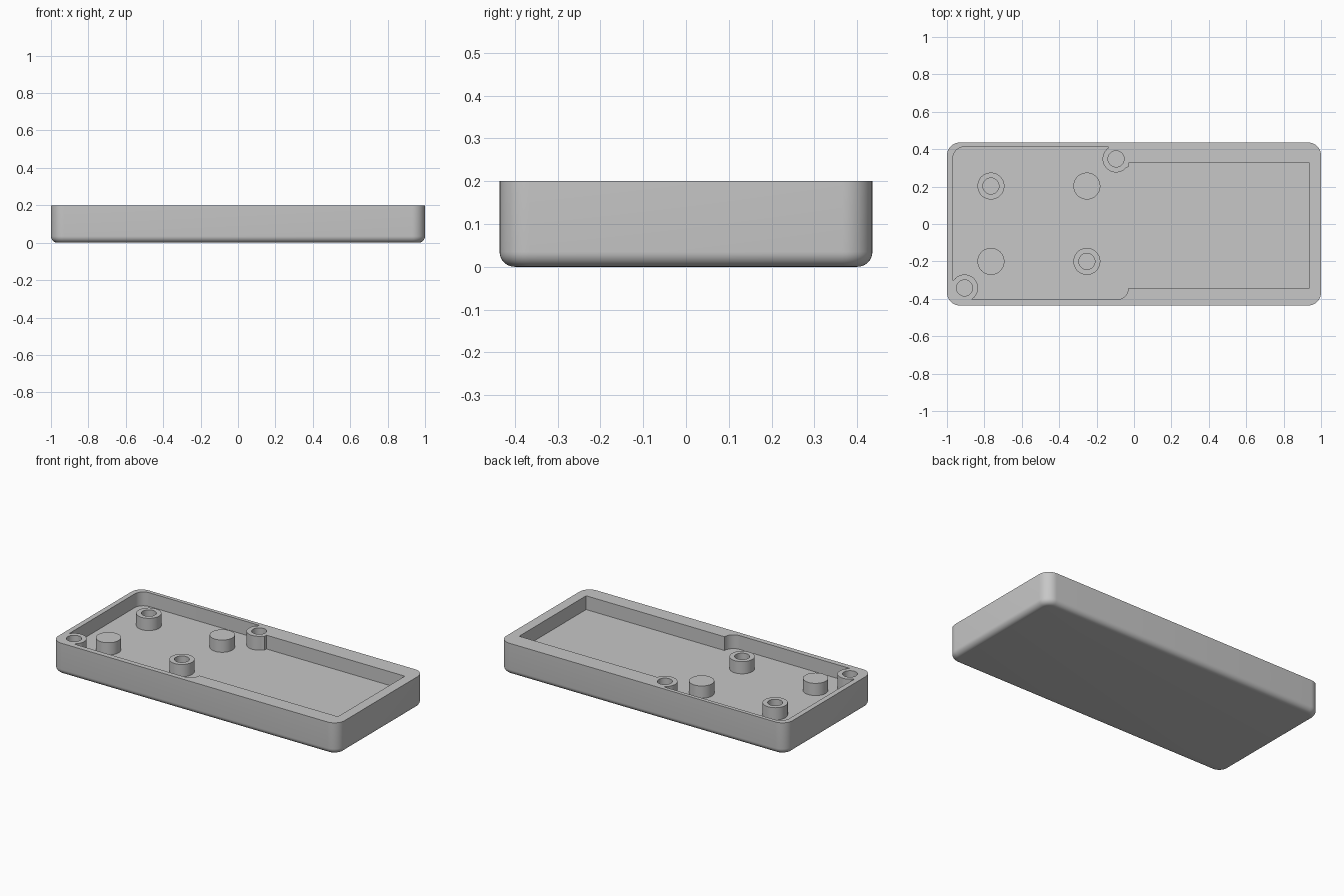
import bpy, bmesh
from math import sin, cos, radians, atan2, pi
from mathutils import Vector

if "Cube" in bpy.data.objects:
    bpy.data.objects.remove(bpy.data.objects["Cube"], do_unlink=True)

HEIGHT, FLOOR, POST_TOP = 0.2, 0.113, 0.19
POST_R, HOLE_R = 0.072, 0.043
BOSSES = {"back": (-0.096, 0.348), "corner": (-0.906, -0.342)}

grey = bpy.data.materials.new("plain grey")
grey.use_nodes = True
colour = (0.57, 0.57, 0.57, 1)
grey.diffuse_color = colour
grey.node_tree.nodes["Principled BSDF"].inputs["Base Color"].default_value = colour


def finish(name, bm):
    bmesh.ops.recalc_face_normals(bm, faces=bm.faces)
    mesh = bpy.data.meshes.new(name)
    bm.to_mesh(mesh)
    bm.free()
    mesh.materials.append(grey)
    obj = bpy.data.objects.new(name, mesh)
    bpy.context.collection.objects.link(obj)
    return obj


def activate(obj):
    bpy.ops.object.select_all(action="DESELECT")
    obj.select_set(True)
    bpy.context.view_layer.objects.active = obj


def smooth(obj):
    activate(obj)
    bpy.ops.object.shade_smooth_by_angle(angle=radians(35))


def prism(name, points, bottom, top):
    bm = bmesh.new()
    face = bm.faces.new([bm.verts.new((x, y, bottom)) for x, y in points])
    grown = bmesh.ops.extrude_face_region(bm, geom=[face])["geom"]
    verts = [v for v in grown if isinstance(v, bmesh.types.BMVert)]
    bmesh.ops.translate(bm, verts=verts, vec=(0, 0, top - bottom))
    return finish(name, bm)


def arc(centre, radius, start, end, steps=16):
    angles = [radians(start + (end - start) * i / steps) for i in range(steps + 1)]
    return [(centre[0] + radius * cos(a), centre[1] + radius * sin(a)) for a in angles]


def circle(centre, radius):
    return arc(centre, radius, 0, 360, 48)[:-1]


def cut(obj, cutter):
    cutter.hide_render = True
    mod = obj.modifiers.new("cut", "BOOLEAN")
    mod.operation, mod.solver, mod.object = "DIFFERENCE", "EXACT", cutter
    activate(obj)
    bpy.ops.object.modifier_apply(modifier=mod.name)
    bpy.data.objects.remove(cutter, do_unlink=True)


# Outer tray: rounded upright corners, then a rounded bottom rim
bm = bmesh.new()
bmesh.ops.create_cube(bm, size=1)
for v in bm.verts:
    v.co = Vector((v.co.x * 2, v.co.y * 0.872, (v.co.z + 0.5) * HEIGHT))
upright = [e for e in bm.edges if abs(e.verts[0].co.z - e.verts[1].co.z) > 0.1]
bmesh.ops.bevel(bm, geom=upright, offset=0.07, segments=10, profile=0.5, affect="EDGES")
base = [e for e in bm.edges if max(v.co.z for v in e.verts) < 0.001]
bmesh.ops.bevel(bm, geom=base, offset=0.035, segments=8, profile=0.5, affect="EDGES")
tray = finish("tray", bm)

# Cavity outline, wrapping round the two wall bosses
left, right, step = -0.968, 0.937, -0.03
back, front = 0.412, -0.404
outline = (
    [(right, -0.342), (right, 0.326), (step, 0.326), (step, 0.306)]
    + arc(BOSSES["back"], POST_R, -42, -238, 28)
    + [(-0.138, back)]
    + arc((left + 0.06, back - 0.06), 0.06, 90, 180)
    + arc(BOSSES["corner"], POST_R, 148, -57, 28)
    + arc((step - 0.062, front + 0.062), 0.062, -90, 0)
)
cut(tray, prism("cavity_cutter", outline, FLOOR, HEIGHT + 0.1))

# Screw holes in the wall bosses
for name, spot in BOSSES.items():
    cut(tray, prism(name + "_hole_cutter", circle(spot, HOLE_R), FLOOR, HEIGHT + 0.1))
smooth(tray)

# Four standing posts: one diagonal pair hollow, the other solid
for side, x in (("right", -0.765), ("left", -0.252)):
    for end, y in (("front", -0.2), ("back", 0.203)):
        hollow = (side == "right") == (end == "back")
        kind = "hollow" if hollow else "solid"
        post = prism(f"{end}_{side}_{kind}_post", circle((x, y), POST_R), FLOOR - 0.01, POST_TOP)
        if hollow:
            cut(post, prism("post_hole_cutter", circle((x, y), HOLE_R), FLOOR, HEIGHT + 0.1))
        smooth(post)
